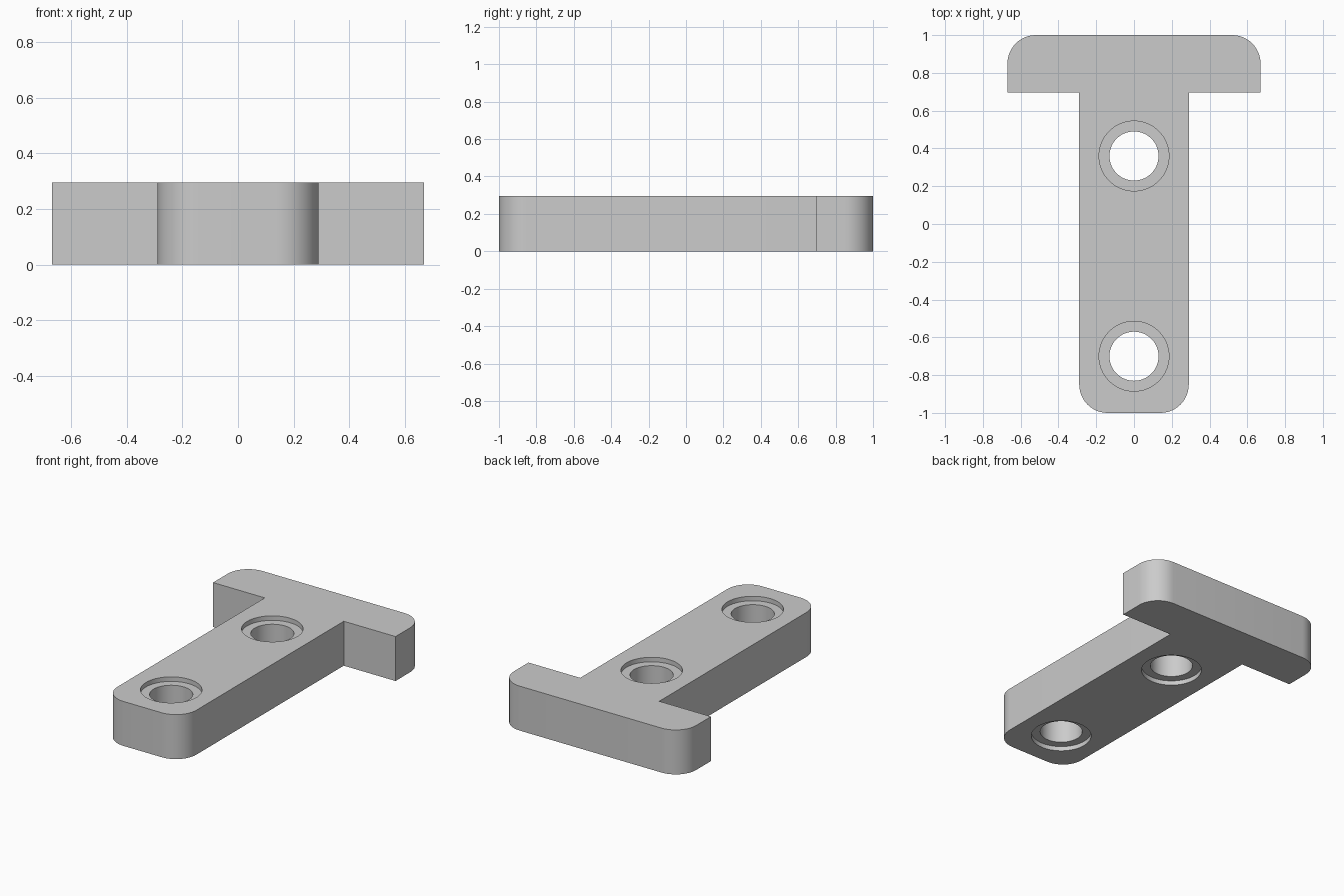
import bpy, bmesh, math

cube = bpy.data.objects.get("Cube")
if cube:
    bpy.data.objects.remove(cube, do_unlink=True)

HEIGHT = 0.295
RECESS = 0.03
HOLE_Y = (0.36, -0.70)

grey = bpy.data.materials.new("plain grey")
grey.use_nodes = True
colour = (0.6, 0.6, 0.6, 1)
grey.diffuse_color = colour
grey.node_tree.nodes["Principled BSDF"].inputs["Base Color"].default_value = colour


def make_object(name, bm):
    bmesh.ops.recalc_face_normals(bm, faces=bm.faces)
    mesh = bpy.data.meshes.new(name)
    bm.to_mesh(mesh)
    bm.free()
    mesh.materials.append(grey)
    obj = bpy.data.objects.new(name, mesh)
    bpy.context.collection.objects.link(obj)
    return obj


def rounded(cx, cy, radius, start, steps=12):
    """Quarter-circle corner, counter-clockwise from the start angle."""
    angles = [math.radians(start + 90 * i / steps) for i in range(steps + 1)]
    return [(cx + radius * math.cos(a), cy + radius * math.sin(a)) for a in angles]


# T-shaped plate: right half of the outline, mirrored to the other side
STEM, HEAD, SHOULDER = 0.29, 0.67, 0.695
R = 0.15
half = rounded(STEM - R, -1 + R, R, -90)
half += [(STEM, SHOULDER), (HEAD, SHOULDER)]
half += rounded(HEAD - R, 1 - R, R, 0)
outline = half + [(-x, y) for x, y in reversed(half)]

bm = bmesh.new()
base = bm.faces.new([bm.verts.new((x, y, 0)) for x, y in outline])
grown = bmesh.ops.extrude_face_region(bm, geom=[base], use_keep_orig=True)
top = [v for v in grown["geom"] if isinstance(v, bmesh.types.BMVert)]
bmesh.ops.translate(bm, verts=top, vec=(0, 0, HEIGHT))
plate = make_object("t_plate", bm)


# Bolt holes: a stepped spool cutter, wide at both faces and narrow between
def spool_cutter(name, y, sides=64):
    profile = [(0.185, -0.1), (0.185, RECESS), (0.13, RECESS),
               (0.13, HEIGHT - RECESS), (0.185, HEIGHT - RECESS), (0.185, HEIGHT + 0.1)]
    bm = bmesh.new()
    rings = []
    for radius, z in profile:
        ring = bmesh.ops.create_circle(bm, segments=sides, radius=radius)["verts"]
        bmesh.ops.translate(bm, verts=ring, vec=(0, y, z))
        rings.append(ring)
    for low, high in zip(rings, rings[1:]):
        for i in range(sides):
            j = (i + 1) % sides
            bm.faces.new((low[i], low[j], high[j], high[i]))
    bm.faces.new(rings[0])
    bm.faces.new(rings[-1])
    return make_object(name, bm)


for label, y in zip(("rear", "front"), HOLE_Y):
    cutter = spool_cutter(label + "_hole_cutter", y)
    cut = plate.modifiers.new(label + "_hole", "BOOLEAN")
    cut.operation = "DIFFERENCE"
    cut.solver = "EXACT"
    cut.object = cutter

# Apply the cuts and remove the cutters
bpy.ops.object.select_all(action="DESELECT")
bpy.context.view_layer.objects.active = plate
plate.select_set(True)
for cut in list(plate.modifiers):
    cutter = cut.object
    bpy.ops.object.modifier_apply(modifier=cut.name)
    bpy.data.objects.remove(cutter, do_unlink=True)
bpy.ops.object.shade_smooth_by_angle(angle=math.radians(30))
